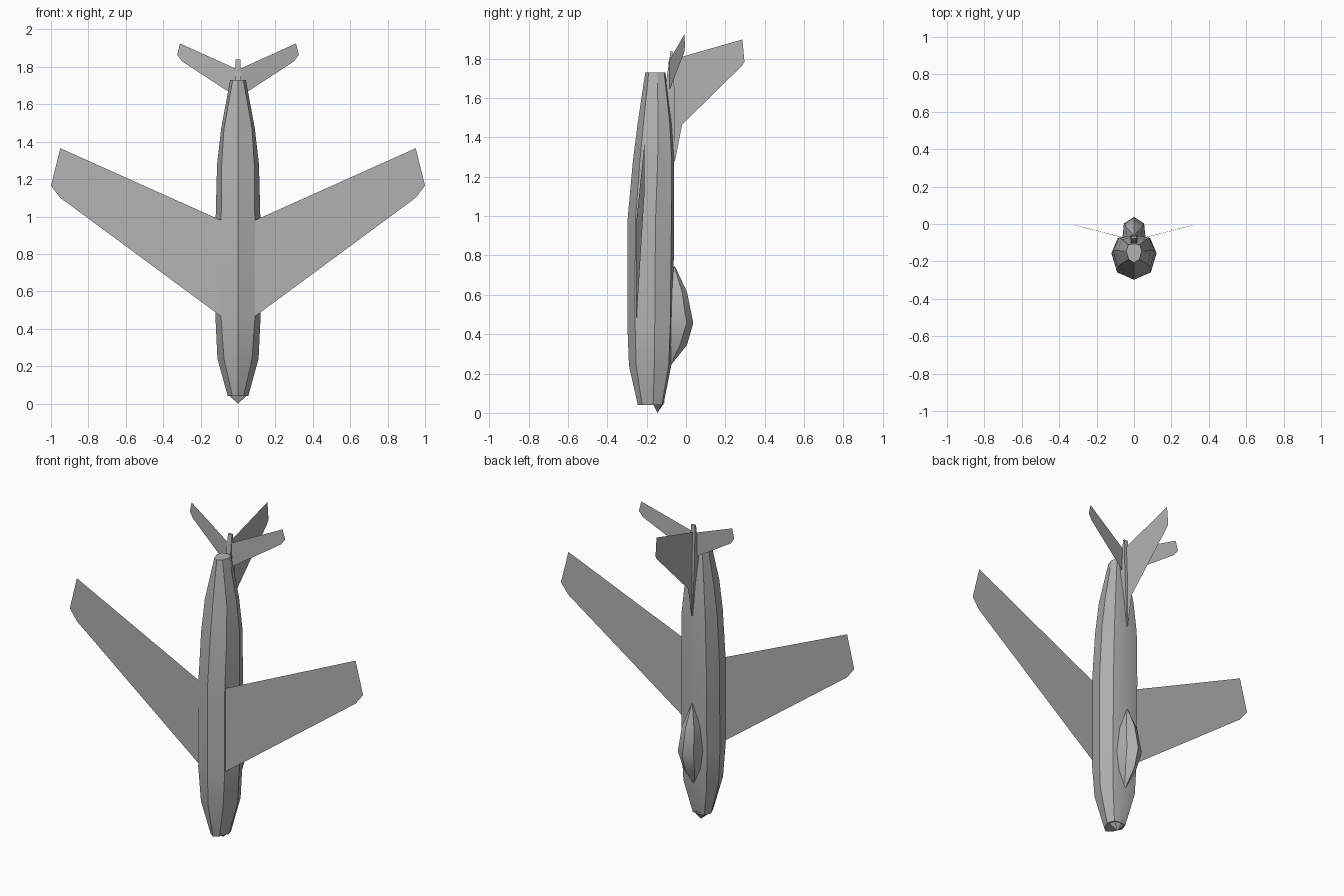
import bpy, bmesh, math

if "Cube" in bpy.data.objects:
    bpy.data.objects.remove(bpy.data.objects["Cube"])

grey = bpy.data.materials.new("airframe grey")
grey.diffuse_color = (0.45, 0.45, 0.45, 1)
grey.use_nodes = True
grey.node_tree.nodes["Principled BSDF"].inputs["Base Color"].default_value = grey.diffuse_color


def add_mesh(name, verts, faces, smooth=None, solid=True):
    """Make one part; smooth is the crease angle in degrees."""
    mesh = bpy.data.meshes.new(name)
    mesh.from_pydata(verts, [], faces)
    mesh.materials.append(grey)
    bm = bmesh.new()
    bm.from_mesh(mesh)
    bmesh.ops.remove_doubles(bm, verts=bm.verts, dist=0.0005)
    if solid:
        bmesh.ops.recalc_face_normals(bm, faces=bm.faces)
    bm.to_mesh(mesh)
    bm.free()
    obj = bpy.data.objects.new(name, mesh)
    bpy.context.collection.objects.link(obj)
    if smooth:
        bpy.ops.object.select_all(action='DESELECT')
        obj.select_set(True)
        bpy.context.view_layer.objects.active = obj
        bpy.ops.object.shade_smooth_by_angle(angle=math.radians(smooth))
    return obj


def loft(name, rings, smooth=None):
    """Skin closed rings of points and cap both ends."""
    n = len(rings[0])
    verts = [p for ring in rings for p in ring]
    faces = [(r * n + i, r * n + (i + 1) % n, (r + 1) * n + (i + 1) % n, (r + 1) * n + i)
             for r in range(len(rings) - 1) for i in range(n)]
    faces += [tuple(range(n)), tuple(range((len(rings) - 1) * n, len(rings) * n))]
    return add_mesh(name, verts, faces, smooth)


def plate(name, points):
    return add_mesh(name, points, [tuple(range(len(points)))], solid=False)


# Fuselage: z, belly y, back y, half width, belly panel half width
stations = [
    (0.04, -0.245, -0.115, 0.055, 0.03),
    (0.24, -0.290, -0.075, 0.110, 0.075),
    (0.45, -0.298, -0.066, 0.120, 0.09),
    (0.97, -0.298, -0.060, 0.120, 0.09),
    (1.28, -0.270, -0.060, 0.112, 0.087),
    (1.47, -0.246, -0.072, 0.090, 0.075),
    (1.73, -0.207, -0.105, 0.042, 0.028),
]
rings = []
for z, belly, back, w, bw in stations:
    h = back - belly
    half = [(bw, belly + 0.17 * h), (w, belly + 0.6 * h), (w * 0.72, back - 0.06 * h)]
    ring = [(0, belly)] + half + [(0, back)] + [(-x, y) for x, y in reversed(half)]
    rings.append([(x, y, z) for x, y in ring])
loft("fuselage", rings, 30)

# Nose lip: small pointed wedge above the blunt intake
base = [(-0.045, -0.165, 0.04), (0.045, -0.165, 0.04), (0.04, -0.123, 0.05),
        (0, -0.106, 0.06), (-0.04, -0.123, 0.05)]
add_mesh("nose_lip", base + [(0, -0.145, 0.0)],
         [(i, (i + 1) % 5, 5) for i in range(5)] + [(0, 1, 2, 3, 4)])

# Canopy: z, ridge y, shoulder x and y, sill x and y
canopy = [
    (0.245, -0.075, 0.001, -0.078, 0.002, -0.085),
    (0.345, 0.005, 0.037, -0.030, 0.045, -0.085),
    (0.457, 0.037, 0.054, 0.003, 0.063, -0.085),
    (0.615, 0.005, 0.040, -0.020, 0.045, -0.085),
    (0.745, -0.056, 0.001, -0.060, 0.002, -0.085),
]
loft("canopy", [[(0, t, z), (sx, sy, z), (bx, by, z), (-bx, by, z), (-sx, sy, z)]
                for z, t, sx, sy, bx, by in canopy], 30)

# Swept wings and tailplanes, thin plates on both sides
for side, s in (("right", 1), ("left", -1)):
    wing = [(0.08, -0.252, 0.458), (0.95, -0.212, 1.10), (1.0, -0.21, 1.165),
            (0.95, -0.212, 1.365), (0.08, -0.252, 0.975)]
    plate(side + "_wing", [(x * s, y, z) for x, y, z in wing])
    tail = [(0, -0.088, 1.635), (0.055, -0.072, 1.67), (0.30, -0.01, 1.83),
            (0.325, -0.005, 1.865), (0.31, -0.008, 1.925), (0, -0.088, 1.785)]
    plate(side + "_tailplane", [(x * s, y, z) for x, y, z in tail])

# Upright fin
plate("fin", [(0, -0.085, 1.285), (0, -0.055, 1.285), (0, -0.02, 1.465), (0, 0.285, 1.765),
              (0, 0.297, 1.785), (0, 0.287, 1.898), (0, -0.02, 1.81), (0, -0.085, 1.79)])

# Slim fairing where the fin meets the fuselage
loft("fin_fairing", [[(-w, lo, z), (w, lo, z), (w, hi, z), (-w, hi, z)]
                     for z, lo, hi, w in ((1.28, -0.08, -0.057, 0.003),
                                          (1.62, -0.11, -0.058, 0.018),
                                          (1.84, -0.078, -0.068, 0.013))])
